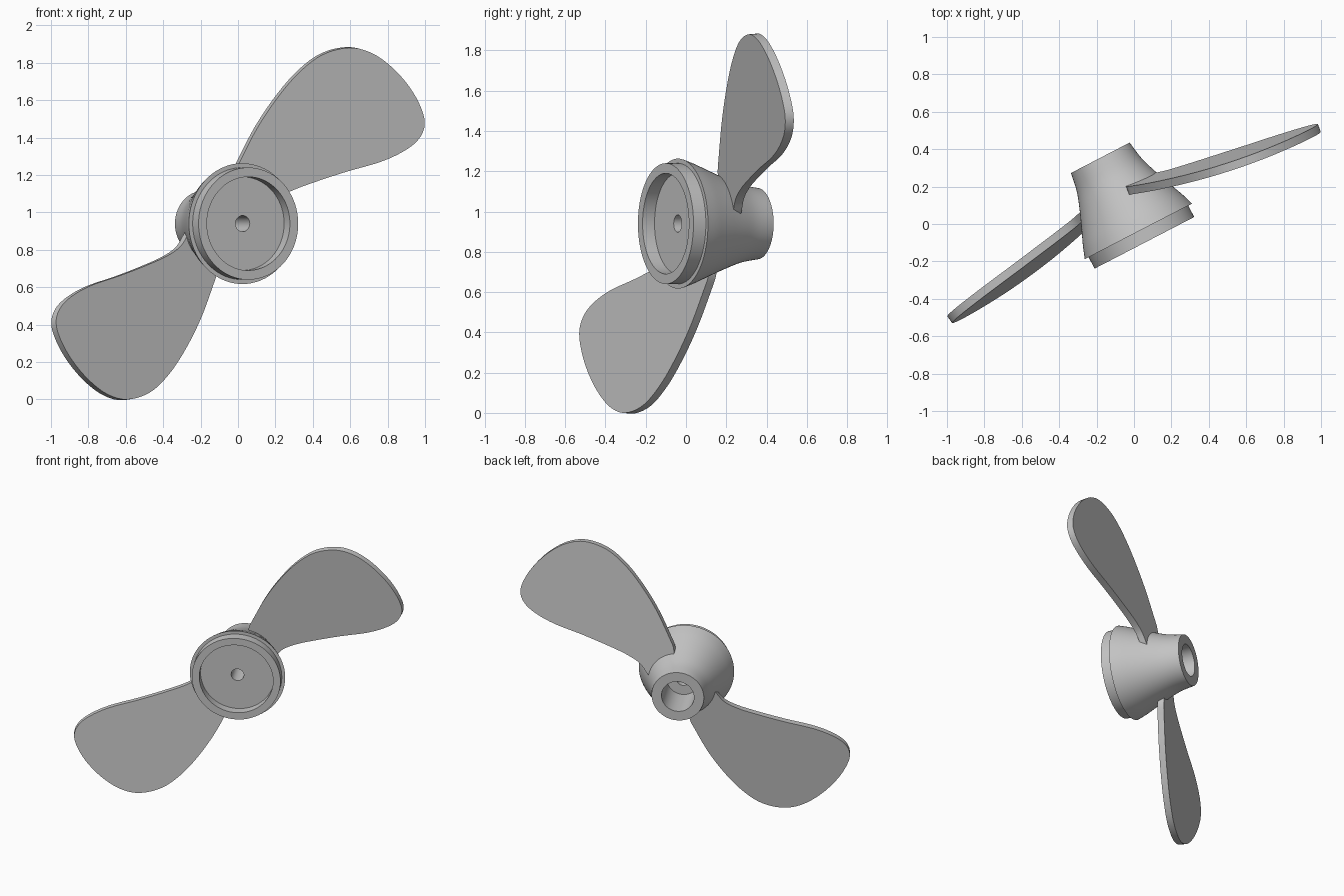
import bpy
import bmesh
from math import radians
from mathutils import Matrix, Vector

cube = bpy.data.objects.get("Cube")
if cube:
    bpy.data.objects.remove(cube)

grey = bpy.data.materials.new("plain_grey")
grey.use_nodes = True
grey.diffuse_color = (0.55, 0.55, 0.55, 1)
grey.node_tree.nodes["Principled BSDF"].inputs["Base Color"].default_value = grey.diffuse_color

# Shared frame: local y runs back along the shaft axis
FRAME = Matrix.Translation((0.05, -0.09, 0.94)) @ Matrix.Rotation(radians(27.4), 4, "Z")


def finish(name, bm):
    bmesh.ops.recalc_face_normals(bm, faces=bm.faces[:])
    mesh = bpy.data.meshes.new(name)
    bm.to_mesh(mesh)
    bm.free()
    mesh.materials.append(grey)
    obj = bpy.data.objects.new(name, mesh)
    bpy.context.collection.objects.link(obj)
    obj.matrix_world = FRAME
    bpy.ops.object.select_all(action="DESELECT")
    obj.select_set(True)
    bpy.context.view_layer.objects.active = obj
    bpy.ops.object.shade_smooth_by_angle(angle=radians(30))


def spline(points, steps):
    """Smooth open curve through the points."""
    pts = [Vector(p) for p in points]
    pts = [pts[0]] + pts + [pts[-1]]
    out = []
    for a, b, c, d in zip(pts, pts[1:], pts[2:], pts[3:]):
        for s in range(steps):
            u = s / steps
            out.append(0.5 * (2 * b + (c - a) * u + (2 * a - 5 * b + 4 * c - d) * u * u
                              + (3 * b - a - 3 * c + d) * u ** 3))
    return out + [pts[-1]]


# Hub: closed profile (radius, depth) with front recess, waisted body and rear bore
waist = spline([(0.323, 0.057), (0.301, 0.12), (0.268, 0.2), (0.226, 0.305),
                (0.194, 0.4), (0.177, 0.5)], 4)
profile = [(0.043, 0.055), (0.25, 0.055), (0.25, -0.012), (0.30, -0.012), (0.30, 0.057)]
profile += [tuple(p) for p in waist]
profile += [(0.11, 0.5), (0.11, 0.23), (0.043, 0.23)]

bm = bmesh.new()
ring = [bm.verts.new((r, t, 0)) for r, t in profile]
edges = [bm.edges.new((ring[i - 1], ring[i])) for i in range(len(ring))]
bmesh.ops.spin(bm, geom=ring + edges, cent=(0, 0, 0), axis=(0, 1, 0),
               angle=radians(360), steps=72, use_duplicate=False)
bmesh.ops.remove_doubles(bm, verts=bm.verts[:], dist=0.0005)
finish("hub", bm)

# Blade outline: root, leading edge, rounded tip, trailing edge
outline = [(0.05, 0.15), (0.048, 0.25), (0.085, 0.34), (0.17, 0.51), (0.275, 0.67),
           (0.39, 0.805), (0.52, 0.903), (0.67, 0.94), (0.80, 0.91), (0.92, 0.83),
           (1.02, 0.725), (1.085, 0.62), (1.11, 0.53), (1.08, 0.452), (1.0, 0.388),
           (0.87, 0.33), (0.68, 0.277), (0.5, 0.22), (0.37, 0.172), (0.28, 0.12),
           (0.22, 0.045), (0.17, 0.0)]
SLOPE_X, SLOPE_Z = 0.14, 0.089
THICKNESS = Vector((SLOPE_X, 1, SLOPE_Z)).normalized() * 0.045


def blade(name, turn):
    """Flat slab on a pitched plane, turned about the shaft."""
    bm = bmesh.new()
    front = bm.faces.new([bm.verts.new((p.x, 0.283 - SLOPE_X * p.x - SLOPE_Z * p.y, p.y))
                          for p in spline(outline, 5)])
    back = bmesh.ops.extrude_face_region(bm, geom=[front], use_keep_orig=True)
    bmesh.ops.translate(bm, vec=THICKNESS,
                        verts=[g for g in back["geom"] if isinstance(g, bmesh.types.BMVert)])
    bm.transform(Matrix.Rotation(radians(turn), 4, "Y"))
    finish(name, bm)


blade("left_blade", 0)
blade("right_blade", 180)
